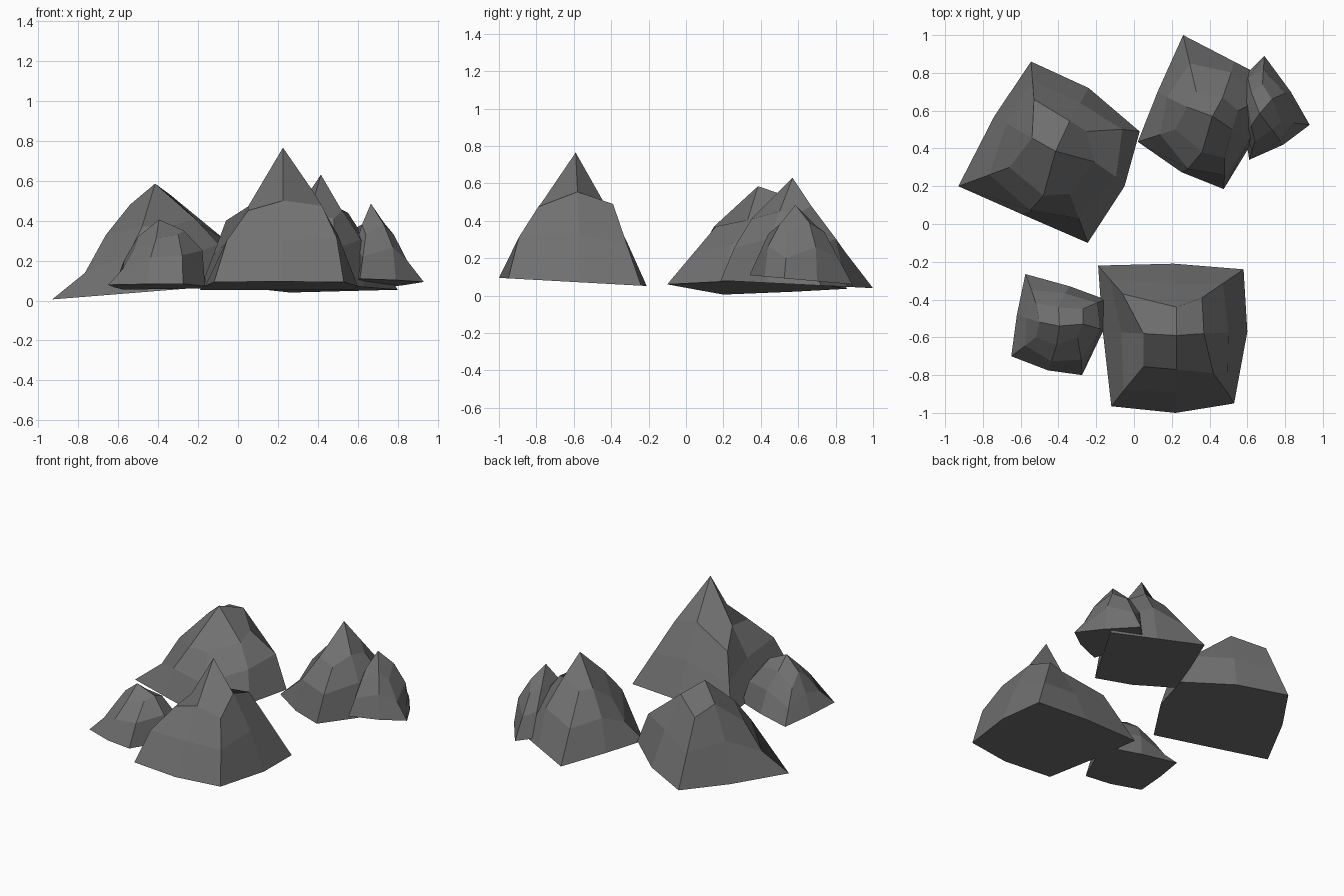
import bpy
from mathutils import Vector

# Dark stone
stone = bpy.data.materials.new("dark_stone")
stone.diffuse_color = (.165, .165, .165, 1)


def rock(name, foot, shoulder, peak, tilt, bulges):
    """Faceted boulder: foot outline on a tilted plane, bulged waist, shoulder ring, peak.
    Outlines run clockwise from above, alternating corner and side point."""
    a, bx, by = tilt
    low = [Vector((x, y, a + bx * x + by * y)) for x, y in foot]
    high = [Vector(p) for p in shoulder]
    top = Vector(peak)
    waist = []
    for lo, hi, bulge in zip(low, high, bulges):
        out = lo - top
        out.z = 0
        push = out.normalized() + Vector((0, 0, 1))
        waist.append((lo + hi) / 2 + push * bulge)
    n = len(low)
    verts = low + waist + high + [top]
    faces = [list(range(n))]
    for r in (0, n):
        for i in range(n):
            j = (i + 1) % n
            faces.append([r + j, r + i, r + n + i, r + n + j])
    # four summit quads, each reaching from the peak to one corner
    for i in range(0, n, 2):
        faces.append([2 * n + (i + 1) % n, 2 * n + i, 2 * n + (i - 1) % n, 3 * n])
    mesh = bpy.data.meshes.new(name)
    mesh.from_pydata([tuple(v) for v in verts], [], faces)
    mesh.materials.append(stone)
    mesh.update()
    ob = bpy.data.objects.new(name, mesh)
    bpy.context.collection.objects.link(ob)
    return ob


# Tall front boulder
rock("front_boulder",
     [(-.19, -.22), (.21, -.21), (.58, -.24), (.60, -.57),
      (.53, -.95), (.22, -1.0), (-.12, -.965), (-.165, -.57)],
     [(-.06, -.37, .40), (.225, -.44, .50), (.36, -.39, .49), (.37, -.58, .555),
      (.42, -.79, .475), (.225, -.77, .50), (.05, -.755, .45), (.05, -.58, .47)],
     (.225, -.59, .765), (.04, 0, -.055),
     (0, .01, 0, .015, .03, .005, .03, .01))

# Wide boulder at the back left
rock("left_boulder",
     [(-.545, .86), (-.24, .72), (.03, .49), (-.05, .20),
      (-.245, -.10), (-.59, .05), (-.93, .20), (-.74, .57)],
     [(-.53, .66, .46), (-.34, .545, .53), (-.25, .49, .42), (-.21, .33, .405),
      (-.34, .16, .37), (-.48, .15, .37), (-.66, .30, .33), (-.54, .455, .48)],
     (-.415, .385, .585), (.08, .08, 0),
     (0, .01, .05, .04, 0, .03, -.03, .04))

# Boulder at the back right
rock("right_boulder",
     [(.26, 1.0), (.53, .86), (.80, .72), (.63, .44),
      (.475, .185), (.25, .275), (.02, .435), (.125, .70)],
     [(.33, .70, .43), (.47, .67, .48), (.55, .60, .44), (.52, .50, .45),
      (.48, .35, .41), (.36, .38, .44), (.22, .50, .34), (.28, .62, .43)],
     (.415, .57, .63), (.09, 0, -.05),
     (0, .04, 0, .045, .01, .04, -.02, .03))

# Small rock at the front left
rock("small_left_rock",
     [(-.575, -.265), (-.34, -.33), (-.15, -.40), (-.165, -.57),
      (-.275, -.80), (-.455, -.775), (-.65, -.70), (-.62, -.48)],
     [(-.52, -.42, .25), (-.40, -.44, .33), (-.27, -.45, .32), (-.27, -.53, .35),
      (-.30, -.60, .33), (-.41, -.64, .31), (-.52, -.60, .26), (-.50, -.52, .32)],
     (-.395, -.54, .405), (.04, 0, -.055),
     (-.01, .02, .02, .04, .02, .02, -.01, .01))

# Small rock leaning on the right boulder
rock("small_right_rock",
     [(.69, .89), (.83, .70), (.93, .525), (.79, .42),
      (.61, .34), (.585, .50), (.57, .66), (.60, .80)],
     [(.68, .74, .34), (.73, .66, .39), (.78, .54, .33), (.73, .50, .38),
      (.64, .44, .33), (.62, .52, .38), (.60, .64, .37), (.62, .70, .37)],
     (.665, .585, .485), (.14, 0, -.09),
     (0, .025, -.01, .025, 0, .025, .02, .025))
